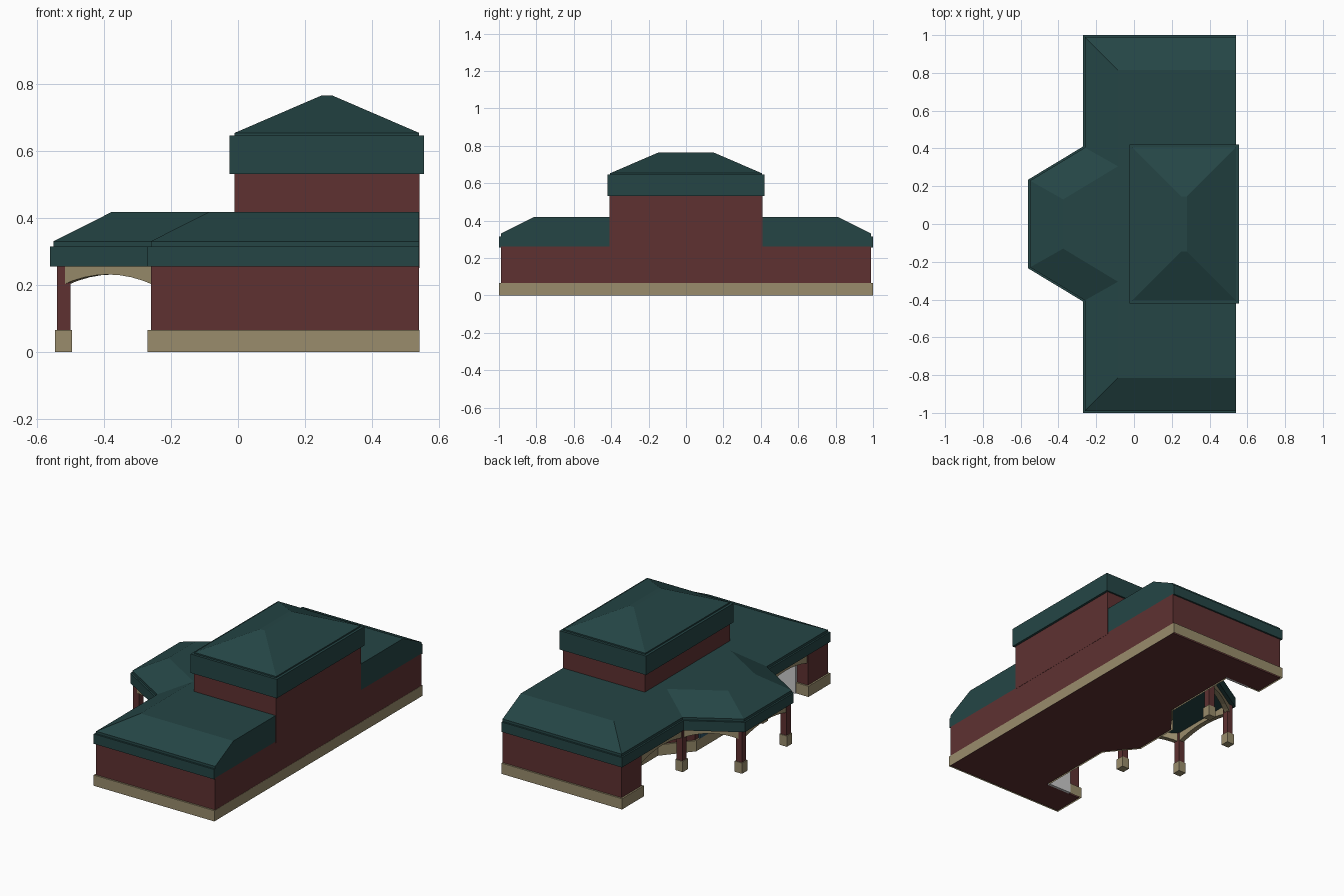
import bpy, bmesh
from mathutils import Vector

if "Cube" in bpy.data.objects:
    bpy.data.objects.remove(bpy.data.objects["Cube"])


def material(name, rgb):
    m = bpy.data.materials.new(name)
    m.diffuse_color = (*rgb, 1)
    m.use_nodes = True
    m.node_tree.nodes["Principled BSDF"].inputs["Base Color"].default_value = m.diffuse_color
    return m


GREEN = material("roof_green", (0.018, 0.060, 0.060))
BRICK = material("brick_red", (0.112, 0.031, 0.031))
STONE = material("stone_tan", (0.32, 0.265, 0.15))
GLASS = material("blue_glass", (0.03, 0.09, 0.13))
RIGHT = 0.54


def finish(name, bm, mat):
    bmesh.ops.recalc_face_normals(bm, faces=bm.faces)
    me = bpy.data.meshes.new(name)
    bm.to_mesh(me)
    bm.free()
    ob = bpy.data.objects.new(name, me)
    bpy.context.collection.objects.link(ob)
    if mat:
        me.materials.append(mat)
    return ob


def loft(name, rings, mat, bottom=True):
    """Stack of equal-count plan outlines [(points, z), ...] joined into a solid."""
    bm = bmesh.new()
    loops = [[bm.verts.new((x, y, z)) for x, y in pts] for pts, z in rings]
    n = len(loops[0])
    for a, b in zip(loops, loops[1:]):
        for i in range(n):
            j = (i + 1) % n
            bm.faces.new((a[i], a[j], b[j], b[i]))
    bm.faces.new(loops[-1])
    if bottom:
        bm.faces.new(loops[0][::-1])
    return finish(name, bm, mat)


def mirrored(half):
    return half + [(x, -y) for x, y in reversed(half)]


def inset(pts, d, flush=True):
    """Mitred inset of a counter-clockwise outline; the right edge stays flush."""
    out = []
    for i, p in enumerate(pts):
        p = Vector(p)
        e1 = (p - Vector(pts[i - 1])).normalized()
        e2 = (Vector(pts[(i + 1) % len(pts)]) - p).normalized()
        n1, n2 = Vector((-e1.y, e1.x)), Vector((-e2.y, e2.x))
        q = p + (n1 + n2) * (d / (1 + n1.dot(n2)))
        if flush and abs(p.x - RIGHT) < 1e-4:
            q.x = RIGHT
        out.append((q.x, q.y))
    return out


def rect(x0, x1, y0, y1):
    return [(x1, y0), (x1, y1), (x0, y1), (x0, y0)]


def box(name, x0, x1, y0, y1, z0, z1, mat):
    return loft(name, [(rect(x0, x1, y0, y1), z0), (rect(x0, x1, y0, y1), z1)], mat)


def arch(name, p, q, thick=0.03, spring=0.198, crown=0.231, top=0.257, steps=8):
    """Beam from p to q with a shallow curved underside."""
    p, q = Vector(p), Vector(q)
    d = (q - p).normalized()
    side = Vector((-d.y, d.x)) * thick / 2
    bm = bmesh.new()
    cols = []
    for i in range(steps + 1):
        t = i / steps
        c = p.lerp(q, t)
        z = spring + (crown - spring) * (1 - (2 * t - 1) ** 2)
        cols.append([bm.verts.new((*(c + s), h)) for s, h in
                     ((side, z), (side, top), (-side, top), (-side, z))])
    for a, b in zip(cols, cols[1:]):
        for i in range(4):
            j = (i + 1) % 4
            bm.faces.new((a[i], a[j], b[j], b[i]))
    bm.faces.new(cols[0])
    bm.faces.new(cols[-1])
    return finish(name, bm, STONE)


# Brick walls: end blocks, recessed porch and a central bay
plan = mirrored([(RIGHT, 0.99), (-0.26, 0.99), (-0.26, 0.80), (-0.02, 0.80),
                 (-0.02, 0.31), (-0.16, 0.14)])
loft("lower_walls", [(plan, 0), (plan, 0.26)], BRICK)

# Stone plinth around the walls
foot = [(x + (0.001 if x > 0.5 else 0), y) for x, y in inset(plan, -0.01)]
loft("stone_plinth", [(foot, 0), (foot, 0.065)], STONE, bottom=False)

# Lower roof: fascia, small step, hipped slopes and flat top
eave = mirrored([(RIGHT, 1.0), (-0.27, 1.0), (-0.27, 0.41), (-0.56, 0.235)])
lip = inset(eave, 0.01)
loft("lower_roof", [(eave, 0.255), (eave, 0.315), (lip, 0.315), (lip, 0.33),
                    (inset(eave, 0.185), 0.418)], GREEN)

# Central tower and its hipped roof
box("tower_walls", -0.01, RIGHT + 0.001, -0.41, 0.41, 0.25, 0.54, BRICK)
cap = rect(-0.025, 0.555, -0.42, 0.42)
cap_lip = inset(cap, 0.015, False)
loft("tower_roof", [(cap, 0.53), (cap, 0.645), (cap_lip, 0.645), (cap_lip, 0.653),
                    (rect(0.25, 0.28, -0.145, 0.145), 0.765)], GREEN)

# Porch columns, arches and doors, mirrored across the middle
for s, tag in ((1, "back"), (-1, "front")):
    inner, outer = (-0.24, 0.385 * s), (-0.52, 0.215 * s)
    for (x, y), part in ((inner, "inner"), (outer, "outer")):
        box(f"{part}_column_{tag}", x - 0.02, x + 0.02, y - 0.02, y + 0.02, 0.06, 0.26, BRICK)
        box(f"{part}_column_base_{tag}", x - 0.025, x + 0.025, y - 0.025, y + 0.025, 0, 0.065, STONE)
    arch(f"side_arch_{tag}", (-0.24, 0.80 * s), inner)
    arch(f"diagonal_arch_{tag}", inner, outer)
    ys = sorted((0.80 * s, 0.785 * s))
    box(f"porch_door_{tag}", -0.185, -0.03, ys[0], ys[1], 0, 0.2, None)
arch("entrance_arch", (-0.52, -0.215), (-0.52, 0.215))

# Glazing on the front of the bay
box("bay_window", -0.172, -0.158, -0.11, 0.11, 0.065, 0.2, GLASS)
